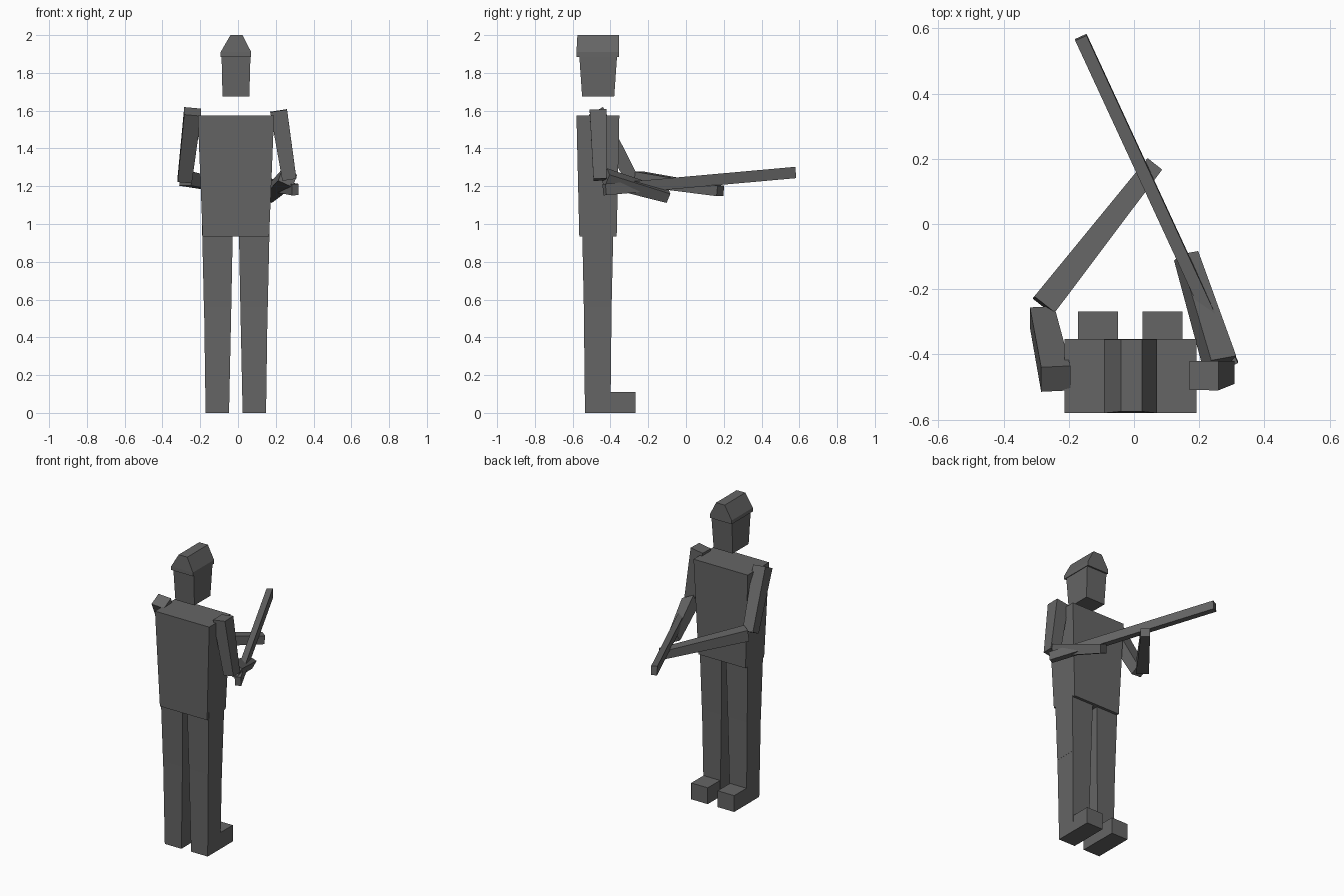
import bpy, math
from mathutils import Vector

if "Cube" in bpy.data.objects:
    bpy.data.objects.remove(bpy.data.objects["Cube"])

grey = bpy.data.materials.new("dark_grey")
grey.diffuse_color = (0.13, 0.13, 0.13, 1)
grey.use_nodes = True
grey.node_tree.nodes["Principled BSDF"].inputs["Base Color"].default_value = grey.diffuse_color


def make(name, verts, faces):
    mesh = bpy.data.meshes.new(name)
    mesh.from_pydata(verts, [], faces)
    mesh.materials.append(grey)
    ob = bpy.data.objects.new(name, mesh)
    bpy.context.collection.objects.link(ob)
    return ob


def loft(name, rings):
    """Skin a list of four-cornered rings and cap both ends."""
    verts = [v for r in rings for v in r]
    faces = [(3, 2, 1, 0)]
    for k in range(len(rings) - 1):
        a, b = 4 * k, 4 * k + 4
        faces += [(a + i, a + (i + 1) % 4, b + (i + 1) % 4, b + i) for i in range(4)]
    n = len(verts) - 4
    faces.append((n, n + 1, n + 2, n + 3))
    return make(name, verts, faces)


def stack(name, *levels):
    """Upright tapered block; each level is z, x0, x1, y0, y1."""
    return loft(name, [[(x0, y0, z), (x1, y0, z), (x1, y1, z), (x0, y1, z)]
                       for z, x0, x1, y0, y1 in levels])


def beam(name, start, end, size0, size1, side, roll=0):
    """Tapered bar between two points; sizes are (width along side, depth)."""
    a, b = Vector(start), Vector(end)
    d = (b - a).normalized()
    u = Vector(side)
    u = (u - d * u.dot(d)).normalized()
    v = d.cross(u)
    c, s = math.cos(math.radians(roll)), math.sin(math.radians(roll))
    u, v = u * c + v * s, v * c - u * s
    return loft(name, [[p + u * (i * w / 2) + v * (j * h / 2)
                        for i, j in ((-1, -1), (1, -1), (1, 1), (-1, 1))]
                       for p, (w, h) in ((a, size0), (b, size1))])


# Head and peaked hat
stack("head", (1.675, -0.082, 0.06, -0.55, -0.38), (1.89, -0.087, 0.066, -0.565, -0.365))
stack("hat", (1.885, -0.092, 0.07, -0.58, -0.355), (1.91, -0.092, 0.07, -0.58, -0.355),
      (2.0, -0.04, 0.024, -0.575, -0.355))

# Torso
stack("torso", (0.935, -0.187, 0.165, -0.565, -0.367), (1.575, -0.213, 0.191, -0.58, -0.353))

# Legs and feet, mirrored about the body's middle line
MID = -0.0115
for s, label in ((-1, "left"), (1, "right")):
    def level(z, inner, outer, y0, y1):
        xs = sorted((MID + s * inner, MID + s * outer))
        return (z, xs[0], xs[1], y0, y1)
    stack(label + "_lower_leg", level(0, 0.036, 0.16, -0.535, -0.40),
          level(0.56, 0.024, 0.168, -0.541, -0.394))
    stack(label + "_upper_leg", level(0.56, 0.024, 0.169, -0.541, -0.394),
          level(1.08, 0.014, 0.181, -0.552, -0.382))
    stack(label + "_foot", level(0, 0.037, 0.16, -0.41, -0.268),
          level(0.11, 0.037, 0.16, -0.41, -0.268))

# Arms
X = (1, 0, 0)
beam("left_upper_arm", (-0.24, -0.475, 1.595), (-0.282, -0.285, 1.235),
     (0.09, 0.085), (0.075, 0.07), X)
beam("left_forearm", (-0.277, -0.25, 1.24), (0.062, 0.182, 1.175),
     (0.08, 0.075), (0.057, 0.055), (0.78, -0.62, 0))
beam("right_upper_arm", (0.215, -0.465, 1.60), (0.272, -0.455, 1.235),
     (0.09, 0.09), (0.075, 0.07), X)
beam("right_forearm", (0.263, -0.425, 1.245), (0.16, -0.098, 1.148),
     (0.085, 0.075), (0.062, 0.055), X, 20)

# Long straight rifle
beam("rifle", (0.302, -0.432, 1.182), (-0.163, 0.573, 1.272),
     (0.038, 0.06), (0.038, 0.06), X)
